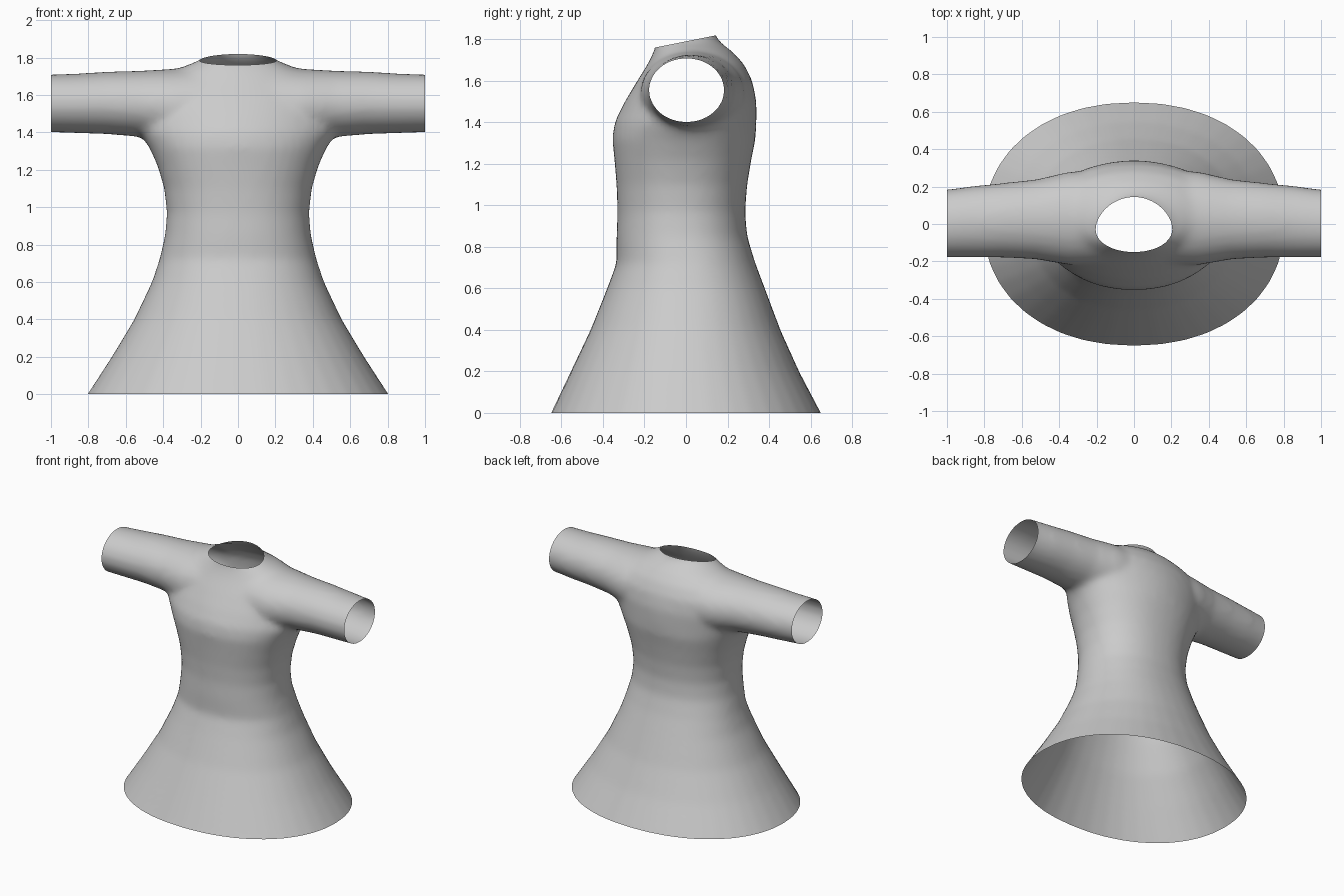
import bpy, bmesh, math
from mathutils import Vector

if "Cube" in bpy.data.objects:
    bpy.data.objects.remove(bpy.data.objects["Cube"])

cloth = bpy.data.materials.new("grey cloth")
cloth.diffuse_color = (0.6, 0.6, 0.6, 1)
cloth.use_nodes = True
cloth.node_tree.nodes["Principled BSDF"].inputs["Base Color"].default_value = cloth.diffuse_color


def oval(n, a, b, power):
    """Unit superellipse scaled to half sizes a and b."""
    for i in range(n):
        t = 2 * math.pi * i / n
        c, s = math.cos(t), math.sin(t)
        yield (a * math.copysign(abs(c) ** (2 / power), c),
               b * math.copysign(abs(s) ** (2 / power), s))


def loft(bm, rings):
    """Skin a closed solid through a list of point rings."""
    loops = [[bm.verts.new(p) for p in ring] for ring in rings]
    n = len(loops[0])
    for lo, hi in zip(loops, loops[1:]):
        for i in range(n):
            j = (i + 1) % n
            bm.faces.new((lo[i], lo[j], hi[j], hi[i]))
    bm.faces.new(loops[0][::-1])
    bm.faces.new(loops[-1])


def solid(name, rings):
    bm = bmesh.new()
    loft(bm, rings)
    bmesh.ops.recalc_face_normals(bm, faces=bm.faces)
    mesh = bpy.data.meshes.new(name)
    bm.to_mesh(mesh)
    bm.free()
    ob = bpy.data.objects.new(name, mesh)
    bpy.context.collection.objects.link(ob)
    return ob


# Skirt, waist and chest: height, half width, front y, back y, roundness
body_levels = [
    (-0.10, 0.87, -0.70, 0.70, 2.15), (0.00, 0.805, -0.65, 0.65, 2.15),
    (0.20, 0.675, -0.555, 0.545, 2.15), (0.40, 0.555, -0.46, 0.455, 2.15),
    (0.60, 0.46, -0.38, 0.38, 2.2), (0.72, 0.42, -0.335, 0.335, 2.2),
    (0.85, 0.39, -0.335, 0.295, 2.2), (0.97, 0.38, -0.33, 0.285, 2.2),
    (1.10, 0.395, -0.335, 0.295, 2.2), (1.22, 0.43, -0.345, 0.315, 2.2),
    (1.32, 0.475, -0.355, 0.335, 2.1), (1.40, 0.53, -0.345, 0.34, 1.9),
    (1.50, 0.54, -0.295, 0.34, 1.9), (1.60, 0.51, -0.235, 0.32, 2.0),
    (1.68, 0.43, -0.185, 0.28, 2.0), (1.74, 0.32, -0.155, 0.225, 2.0),
    (1.78, 0.22, -0.145, 0.17, 2.0), (1.82, 0.155, -0.14, 0.14, 2.0),
    (1.92, 0.14, -0.13, 0.13, 2.0)]
garment = solid("dress", [
    [(x, y + (f + b) / 2, z) for x, y in oval(40, w, (b - f) / 2, p)]
    for z, w, f, b, p in body_levels])

# Sleeves: x, front y, back y, bottom z, top z
sleeve_levels = [
    (0.15, -0.22, 0.29, 1.33, 1.76), (0.35, -0.22, 0.28, 1.34, 1.74),
    (0.52, -0.19, 0.24, 1.375, 1.73), (0.70, -0.18, 0.22, 1.39, 1.725),
    (0.85, -0.18, 0.205, 1.395, 1.715), (1.00, -0.18, 0.185, 1.40, 1.71),
    (1.10, -0.18, 0.18, 1.40, 1.705)]
sleeves = [solid("sleeve_form", [
    [(side * x, y + (f + b) / 2, z + (lo + hi) / 2)
     for y, z in oval(28, (b - f) / 2, (hi - lo) / 2, 2.0)]
    for x, f, b, lo, hi in sleeve_levels]) for side in (-1, 1)]

# Blend body and sleeves into one soft skin
for sleeve in sleeves:
    mod = garment.modifiers.new("join", 'BOOLEAN')
    mod.operation = 'UNION'
    mod.solver = 'EXACT'
    mod.object = sleeve
mod = garment.modifiers.new("skin", 'REMESH')
mod.mode = 'VOXEL'
mod.voxel_size = 0.022
mod = garment.modifiers.new("soften", 'SMOOTH')
mod.factor = 0.5
mod.iterations = 8
depsgraph = bpy.context.evaluated_depsgraph_get()
skin = bpy.data.meshes.new_from_object(garment.evaluated_get(depsgraph))
garment.modifiers.clear()
garment.data = skin
for sleeve in sleeves:
    bpy.data.objects.remove(sleeve)

# Cut open the hem, cuffs and sloping neckline
bm = bmesh.new()
bm.from_mesh(skin)
cuts = [((0, 0, 0), (0, 0, -1)), ((1, 0, 0), (1, 0, 0)),
        ((-1, 0, 0), (-1, 0, 0)), ((0, 0, 1.79), (0, -0.2, 1))]
for point, normal in cuts:
    bmesh.ops.bisect_plane(bm, geom=bm.verts[:] + bm.edges[:] + bm.faces[:],
                           plane_co=Vector(point), plane_no=Vector(normal),
                           clear_outer=True)
bmesh.ops.remove_doubles(bm, verts=bm.verts, dist=0.0005)
bm.to_mesh(skin)
bm.free()

skin.materials.clear()
skin.materials.append(cloth)
bpy.ops.object.select_all(action='DESELECT')
garment.select_set(True)
bpy.context.view_layer.objects.active = garment
bpy.ops.object.shade_smooth_by_angle(angle=math.radians(50))
